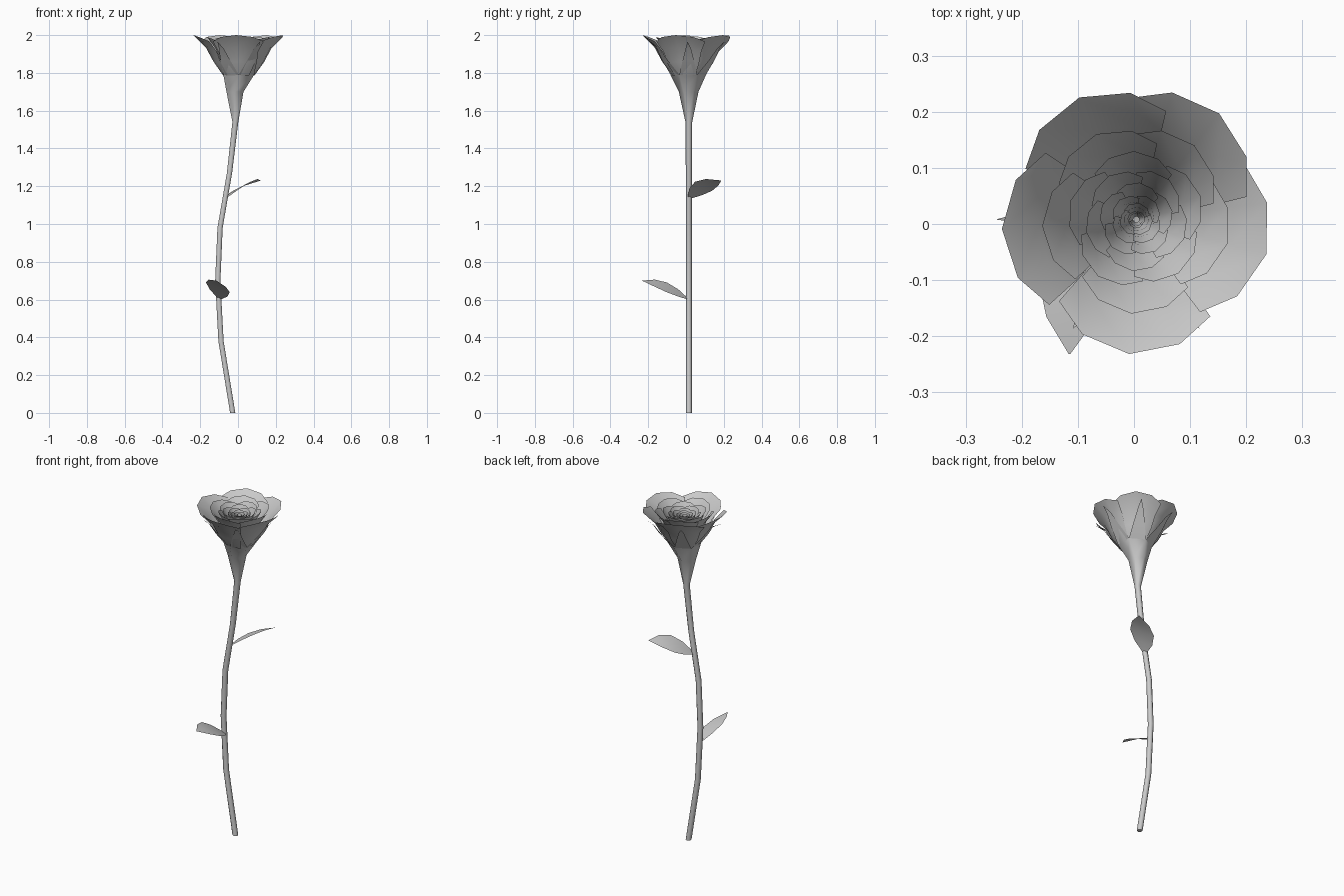
import bpy, math
from mathutils import Vector

if "Cube" in bpy.data.objects:
    bpy.data.objects.remove(bpy.data.objects["Cube"])

CX, CY = 0.004, 0.008   # flower axis


def make(name, verts, faces, angle=60):
    me = bpy.data.meshes.new(name)
    me.from_pydata([tuple(v) for v in verts], [], faces)
    me.update()
    ob = bpy.data.objects.new(name, me)
    bpy.context.collection.objects.link(ob)
    bpy.ops.object.select_all(action='DESELECT')
    ob.select_set(True)
    bpy.context.view_layer.objects.active = ob
    bpy.ops.object.shade_smooth_by_angle(angle=math.radians(angle))
    return ob


def grid_faces(rows, cols, closed=False, start=0):
    faces = []
    for i in range(rows - 1):
        for j in range(cols if closed else cols - 1):
            k = (j + 1) % cols
            a, b = start + i * cols, start + (i + 1) * cols
            faces.append((a + j, a + k, b + k, b + j))
    return faces


# Six-sided stem swelling into the calyx cup: x, y, z, radius
rings = [(-0.028, 0.015, 0, 0.016), (-0.09, 0.015, 0.38, 0.016),
         (-0.107, 0.015, 0.70, 0.016), (-0.095, 0.015, 0.98, 0.016),
         (-0.045, 0.015, 1.27, 0.016), (-0.014, 0.015, 1.54, 0.018),
         (-0.016, 0.014, 1.70, 0.052), (CX, CY + 0.004, 1.79, 0.094)]
verts = []
for x, y, z, r in rings:
    for k in range(6):
        a = math.radians(30 + 60 * k)
        verts.append((x + r * math.cos(a), y + r * math.sin(a), z))
faces = grid_faces(len(rings), 6, True) + [tuple(range(5, -1, -1))]
make("stem", verts, faces, 65)

# Pointed sepals continuing each side of the cup
verts, faces = [], []
for k in range(6):
    a = math.radians(60 * k)
    d, s = Vector((math.cos(a), math.sin(a), 0)), Vector((-math.sin(a), math.cos(a), 0))
    n = len(verts)
    for r, z, w in ((0.081, 1.79, 0.047), (0.145, 1.87, 0.029), (0.185, 1.93, 0.014)):
        for side in (-1, 1):
            verts.append(Vector((CX, CY + 0.004, z)) + d * r + s * w * side)
    verts.append(Vector((CX, CY, 1.965)) + d * (0.25 if k == 3 else 0.225))
    faces += grid_faces(3, 2, False, n) + [(n + 4, n + 5, n + 6)]
make("sepals", verts, faces)

# Whorls of petals, outside to inside: rim radius, rim height, centre angles
outer = [52, 115, 184, 267, 345]
layers = [(0.24, 2.0, outer), (0.168, 1.99, outer)]
for R, z, phase, n in ((0.122, 1.98, 92, 5), (0.092, 1.972, 50, 5),
                       (0.066, 1.965, 85, 5), (0.046, 1.96, 40, 4),
                       (0.03, 1.955, 80, 3), (0.016, 1.95, 20, 3)):
    layers.append((R, z, [phase + 360 / n * i for i in range(n)]))
profile = [(0.34, 0), (0.56, 0.35), (0.73, 0.7), (1.0, 1.0)]
us = (-1, -0.55, 0, 0.55, 1)
for i, (R, zt, angles) in enumerate(layers):
    verts, faces = [], []
    half = 43 if len(angles) == 5 else 205 / len(angles)
    for c in angles:
        n = len(verts)
        for rf, t in profile:
            for u in us:
                a = math.radians(c + u * half * (1 - 0.06 * t))
                r = R * rf * (1 - 0.13 * u * u * t + 0.035 * u)
                z = 1.785 + (zt - 1.785) * t - 0.14 * R * u * u * t
                verts.append((CX + r * math.cos(a), CY + r * math.sin(a), z))
        faces += grid_faces(4, 5, False, n)
    make(f"petals_{i + 1}", verts, faces)


# Curved leaves
def leaf(name, base, tip, side, arch):
    base, tip, side = Vector(base), Vector(tip), Vector(side)
    verts = []
    for t, w in ((0, 0.2), (0.2, 0.75), (0.45, 1), (0.72, 0.72), (1, 0.02)):
        p = base.lerp(tip, t) + Vector((0, 0, arch * 4 * t * (1 - t)))
        verts += [p - side * w, p, p + side * w]
    make(name, verts, grid_faces(5, 3))


leaf("upper_leaf", (-0.06, 0.018, 1.14), (0.12, 0.186, 1.23), (0.047, -0.045, 0.024), 0.02)
leaf("lower_leaf", (-0.1, 0.005, 0.607), (-0.115, -0.232, 0.70), (0.063, 0, -0.026), 0.016)
